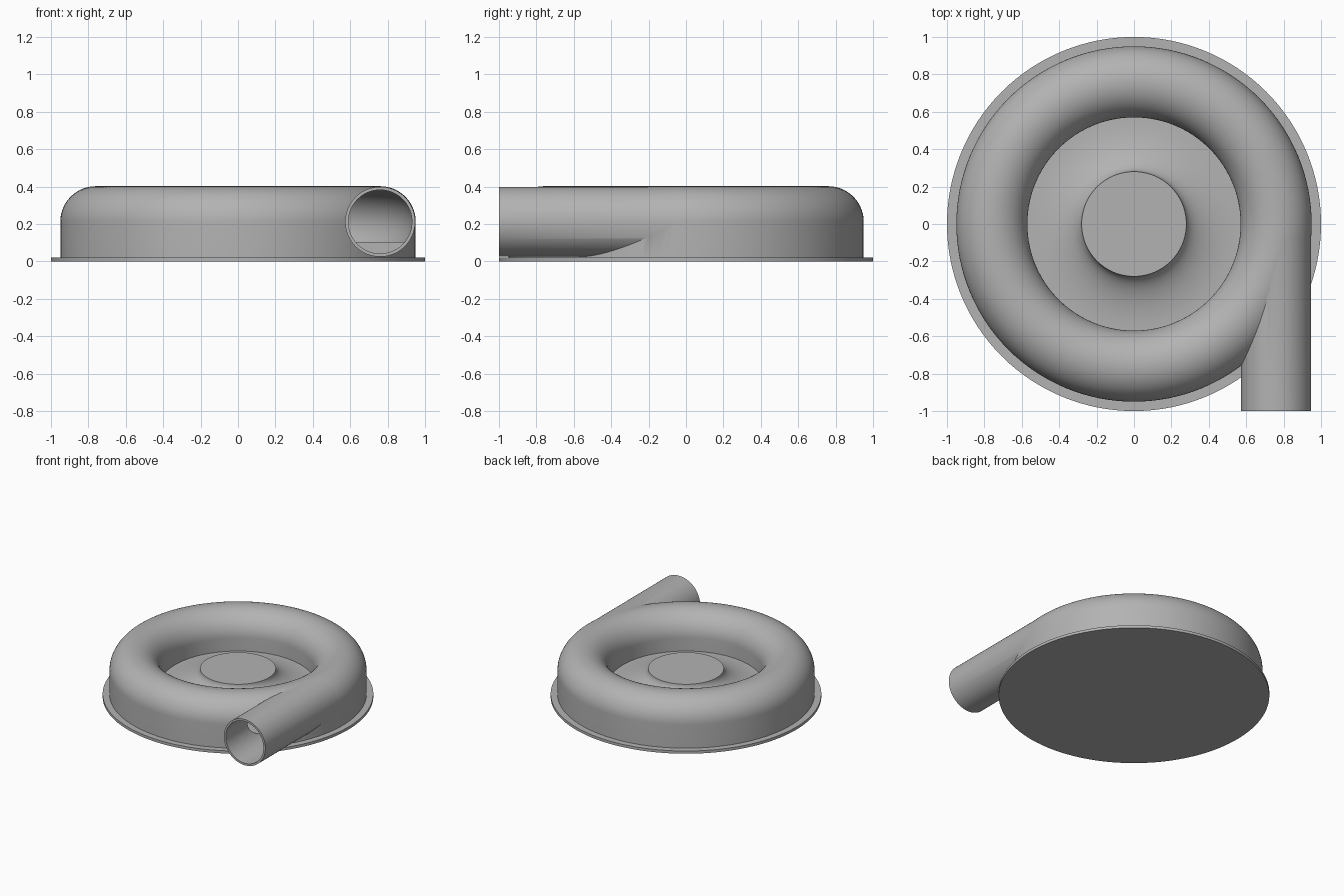
import bpy, bmesh, math
from mathutils import Matrix, Vector

cube = bpy.data.objects.get("Cube")
if cube:
    bpy.data.objects.remove(cube, do_unlink=True)

grey = bpy.data.materials.new("plain grey")
grey.use_nodes = True
COLOUR = (0.45, 0.45, 0.45, 1)
grey.diffuse_color = COLOUR
grey.node_tree.nodes["Principled BSDF"].inputs["Base Color"].default_value = COLOUR

TUBE_R, TUBE_Z = 0.76, 0.212   # scroll centre line
FLOOR, HUB_R, HUB_Z = 0.105, 0.28, 0.23
SEGMENTS = 128


def finish(name, bm):
    bmesh.ops.remove_doubles(bm, verts=bm.verts, dist=1e-5)
    bmesh.ops.recalc_face_normals(bm, faces=bm.faces)
    mesh = bpy.data.meshes.new(name)
    bm.to_mesh(mesh)
    bm.free()
    mesh.materials.append(grey)
    obj = bpy.data.objects.new(name, mesh)
    bpy.context.collection.objects.link(obj)
    return obj


def lathe(name, profile, closed=False):
    """Turn a radius/height profile round the z axis."""
    bm = bmesh.new()
    verts = [bm.verts.new((r, 0, z)) for r, z in profile]
    pairs = list(zip(verts, verts[1:]))
    if closed:
        pairs.append((verts[-1], verts[0]))
    edges = [bm.edges.new(p) for p in pairs]
    bmesh.ops.spin(bm, geom=verts + edges, cent=(0, 0, 0), axis=(0, 0, 1),
                   angle=math.tau, steps=SEGMENTS, use_merge=True)
    return finish(name, bm)


def rod(name, radius, y0, y1):
    """Solid cylinder along y on the outlet axis."""
    bm = bmesh.new()
    place = Matrix.Translation(Vector((TUBE_R, (y0 + y1) / 2, TUBE_Z)))
    bmesh.ops.create_cone(bm, cap_ends=True, segments=96, radius1=radius,
                          radius2=radius, depth=y1 - y0,
                          matrix=place @ Matrix.Rotation(math.pi / 2, 4, "X"))
    return finish(name, bm)


def arc(radius, start, end, steps):
    angles = [math.radians(start + (end - start) * i / steps) for i in range(steps + 1)]
    return [(TUBE_R + radius * math.cos(a), TUBE_Z + radius * math.sin(a)) for a in angles]


def combine(target, tool, operation):
    mod = target.modifiers.new(operation.lower(), "BOOLEAN")
    mod.object, mod.operation, mod.solver = tool, operation, "EXACT"
    bpy.context.view_layer.objects.active = target
    bpy.ops.object.modifier_apply(modifier=mod.name)
    bpy.data.objects.remove(tool, do_unlink=True)


# Scroll housing: straight outer wall, rounded top, sunken flared hub
hub = []
for i in range(17):
    t = math.pi / 2 * i / 16
    hub.append((0.57 - (0.57 - HUB_R) * math.sin(t),
                HUB_Z - (HUB_Z - FLOOR) * math.cos(t)))
housing = lathe("scroll_housing",
                [(0, 0.01), (0.95, 0.01)] + arc(0.19, 0, 180, 40) + hub + [(0, HUB_Z)])

# Outlet pipe joined tangentially, then hollowed through to the scroll
combine(housing, rod("outlet_pipe", 0.187, -1, 0), "UNION")
channel = arc(0.171, -38.7, 218.7, 48)
combine(housing, lathe("scroll_channel", channel, closed=True), "DIFFERENCE")
combine(housing, rod("outlet_bore", 0.17, -1.1, 0), "DIFFERENCE")

# Base plate
base = lathe("base_plate", [(0, 0), (1, 0), (1, 0.022), (0, 0.022)])

for obj in (housing, base):
    bpy.ops.object.select_all(action="DESELECT")
    obj.select_set(True)
    bpy.context.view_layer.objects.active = obj
    bpy.ops.object.shade_smooth_by_angle(angle=math.radians(30))
